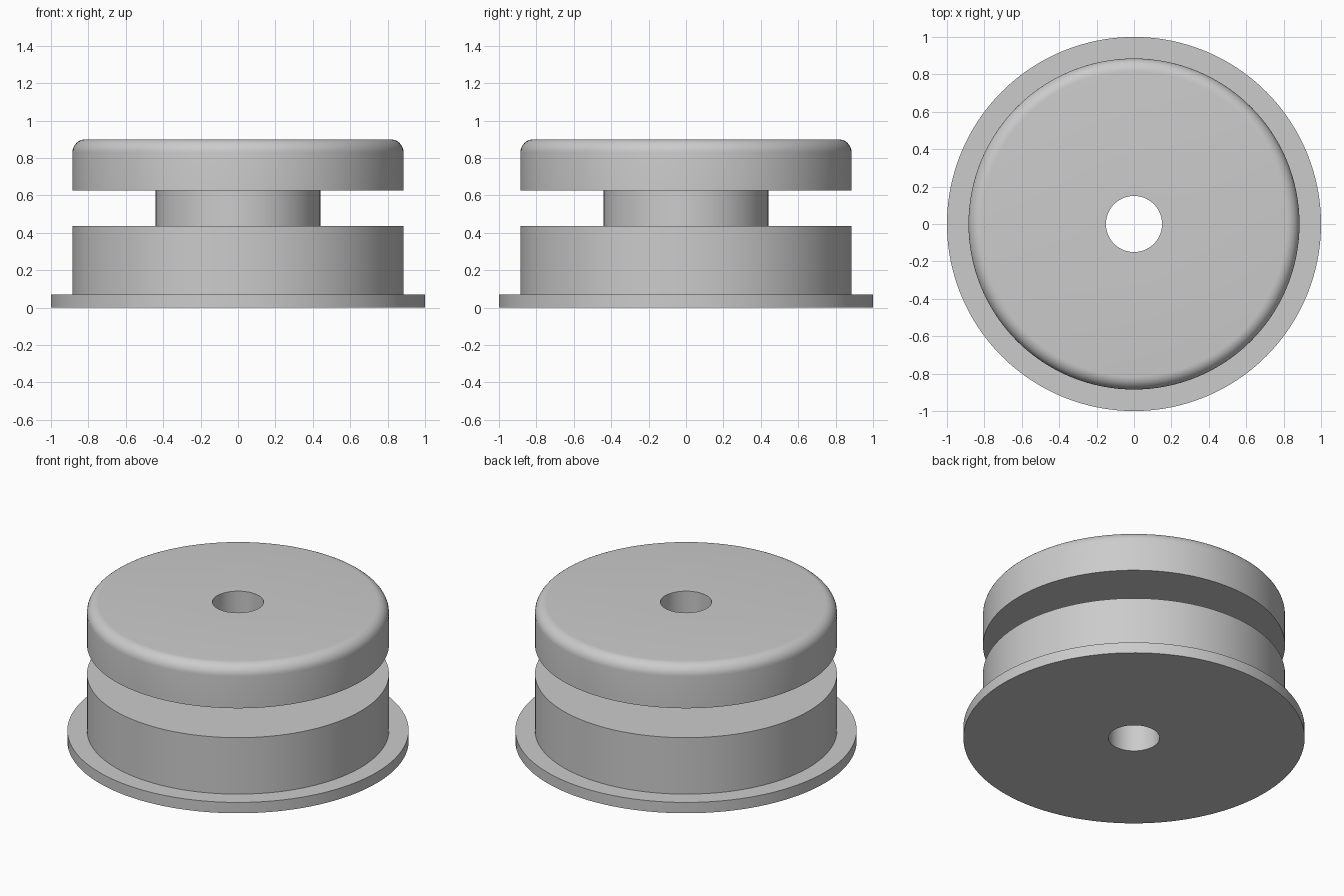
import bpy, bmesh
from math import sin, cos, pi, radians

cube = bpy.data.objects.get("Cube")
if cube:
    bpy.data.objects.remove(cube, do_unlink=True)

# Single plain grey
GREY = (0.6, 0.6, 0.6, 1)
mat = bpy.data.materials.new("plain_grey")
mat.use_nodes = True
mat.diffuse_color = GREY
mat.node_tree.nodes["Principled BSDF"].inputs["Base Color"].default_value = GREY

BORE, NECK, BODY, FLANGE = 0.15, 0.44, 0.885, 1.0
TOP, FILLET = 0.9, 0.07
SEGMENTS = 128


def lathe(name, profile):
    """Revolve a closed (radius, height) outline around z."""
    bm = bmesh.new()
    rings = []
    for i in range(SEGMENTS):
        a = 2 * pi * i / SEGMENTS
        rings.append([bm.verts.new((r * cos(a), r * sin(a), z)) for r, z in profile])
    n = len(profile)
    for i, ring in enumerate(rings):
        after = rings[(i + 1) % SEGMENTS]
        for j in range(n):
            k = (j + 1) % n
            bm.faces.new((ring[j], after[j], after[k], ring[k]))
    bmesh.ops.recalc_face_normals(bm, faces=bm.faces)
    mesh = bpy.data.meshes.new(name)
    bm.to_mesh(mesh)
    bm.free()
    mesh.materials.append(mat)
    obj = bpy.data.objects.new(name, mesh)
    bpy.context.collection.objects.link(obj)
    bpy.ops.object.select_all(action="DESELECT")
    obj.select_set(True)
    bpy.context.view_layer.objects.active = obj
    bpy.ops.object.shade_smooth_by_angle(angle=radians(30))
    return obj


# Flange, lower body, groove and the underside of the cap
outline = [(BORE, 0), (FLANGE, 0), (FLANGE, 0.07), (BODY, 0.07),
           (BODY, 0.435), (NECK, 0.435), (NECK, 0.625), (BODY, 0.625)]

# Rounded rim of the cap
STEPS = 8
for s in range(STEPS + 1):
    a = pi / 2 * s / STEPS
    outline.append((BODY - FILLET + FILLET * cos(a), TOP - FILLET + FILLET * sin(a)))

# Top edge of the through bore
outline.append((BORE, TOP))

lathe("grooved_bushing", outline)
